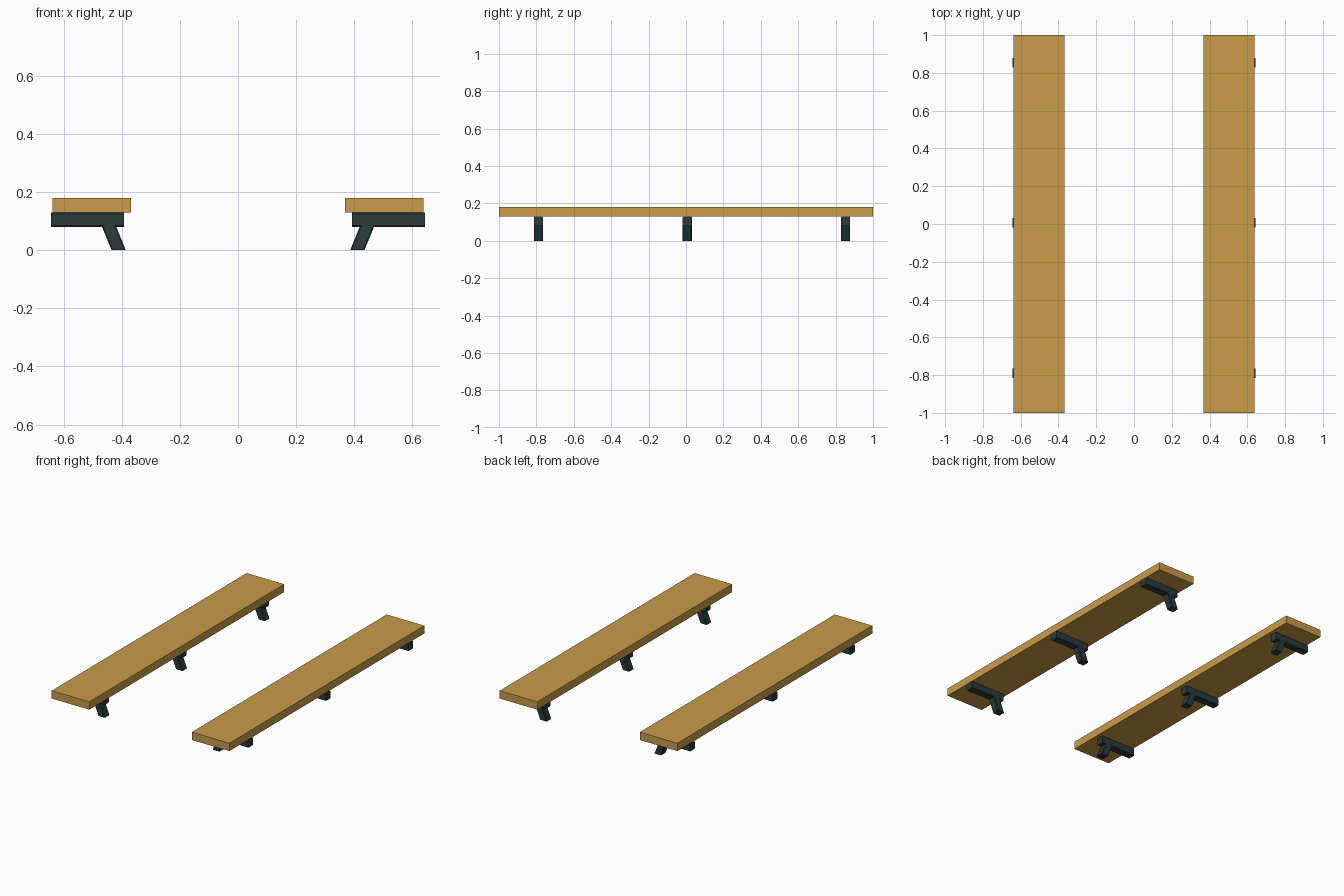
import bpy, bmesh

if "Cube" in bpy.data.objects:
    bpy.data.objects.remove(bpy.data.objects["Cube"])

def material(name, rgb):
    m = bpy.data.materials.new(name)
    m.diffuse_color = (*rgb, 1)
    m.use_nodes = True
    m.node_tree.nodes["Principled BSDF"].inputs["Base Color"].default_value = m.diffuse_color
    return m

wood = material("warm wood", (0.58, 0.335, 0.066))
steel = material("dark steel", (0.026, 0.043, 0.043))

def prism(name, profile, y0, y1, mat, bevel=0):
    """Extrude an (x, z) profile along y."""
    bm = bmesh.new()
    face = bm.faces.new([bm.verts.new((x, y0, z)) for x, z in profile])
    ext = bmesh.ops.extrude_face_region(bm, geom=[face])["geom"]
    bmesh.ops.translate(bm, vec=(0, y1 - y0, 0),
                        verts=[v for v in ext if isinstance(v, bmesh.types.BMVert)])
    bmesh.ops.recalc_face_normals(bm, faces=bm.faces[:])
    if bevel:
        # soften only the edges running along the bar
        long_dir = max(bm.edges, key=lambda e: e.calc_length())
        d = (long_dir.verts[1].co - long_dir.verts[0].co).normalized()
        es = [e for e in bm.edges
              if abs((e.verts[1].co - e.verts[0].co).normalized().dot(d)) > 0.99]
        bmesh.ops.bevel(bm, geom=es, offset=bevel, segments=1, affect='EDGES')
        bmesh.ops.recalc_face_normals(bm, faces=bm.faces[:])
    me = bpy.data.meshes.new(name)
    bm.to_mesh(me)
    bm.free()
    me.materials.append(mat)
    ob = bpy.data.objects.new(name, me)
    bpy.context.collection.objects.link(ob)

for side, s in (("left", -1), ("right", 1)):
    def box(x0, x1, z0, z1):
        return [(s * x0, z0), (s * x1, z0), (s * x1, z1), (s * x0, z1)]
    # seat plank
    prism(f"{side}_plank", box(0.368, 0.638, 0.129, 0.18), -1, 1, wood)
    for i, y in enumerate((-0.789, 0.007, 0.853)):
        # horizontal support bar under the plank
        prism(f"{side}_support_bar_{i}", box(0.393, 0.643, 0.08, 0.129),
              y - 0.025, y + 0.025, steel, 0.004)
        # slanted strut reaching the ground
        prism(f"{side}_strut_{i}",
              [(s * 0.386, 0), (s * 0.435, 0), (s * 0.471, 0.088), (s * 0.422, 0.088)],
              y - 0.025, y + 0.025, steel, 0.004)
